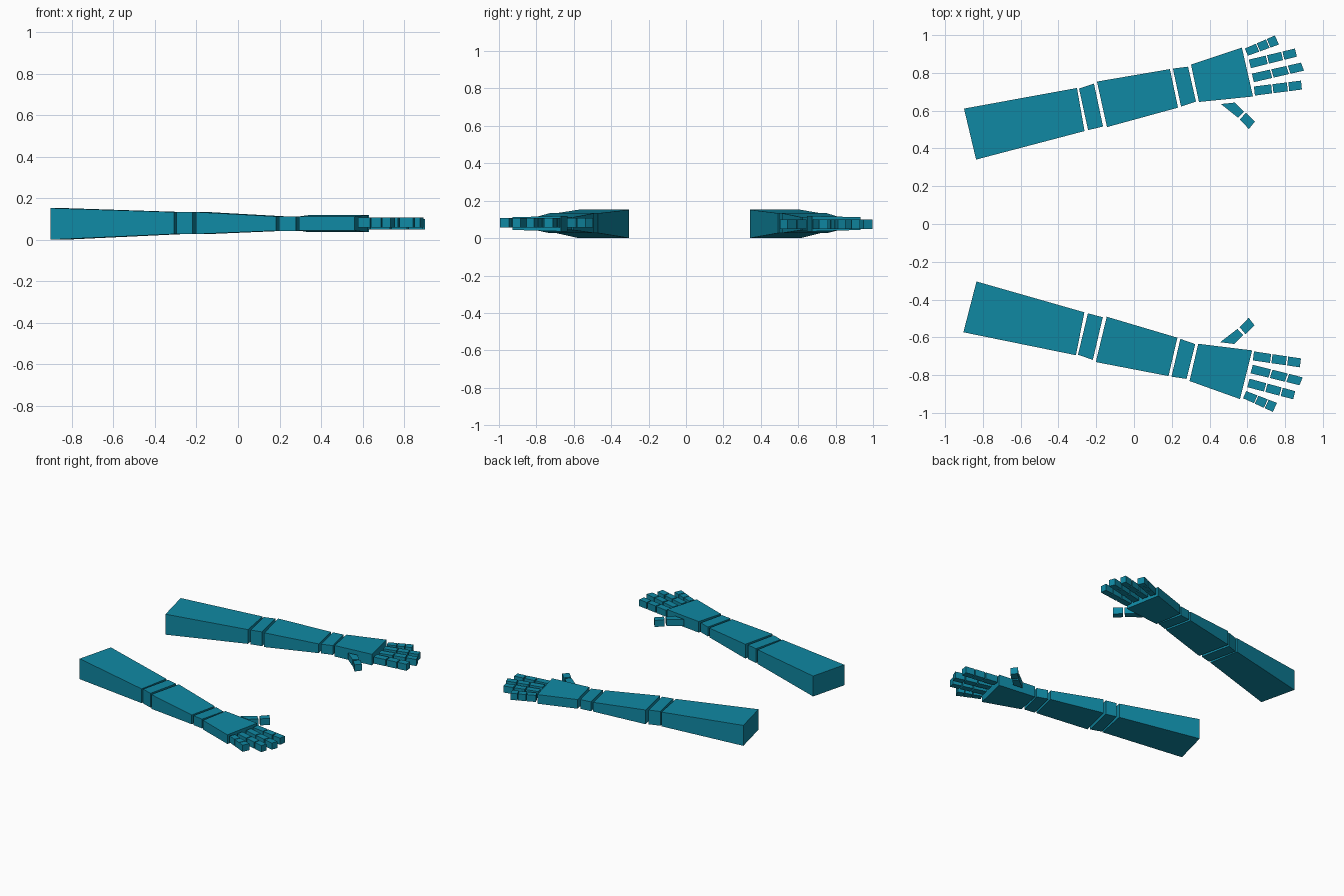
import bpy, bmesh
from mathutils import Vector

if "Cube" in bpy.data.objects:
    bpy.data.objects.remove(bpy.data.objects["Cube"])

teal = bpy.data.materials.new("teal")
teal.diffuse_color = (0.005, 0.25, 0.37, 1)
teal.use_nodes = True
teal.node_tree.nodes["Principled BSDF"].inputs["Base Color"].default_value = teal.diffuse_color


def block(name, side, outline, heights, dz=0.0):
    """Solid from four plan corners; heights holds (bottom, top) per corner."""
    bm = bmesh.new()
    low, high = [], []
    for (x, y), (z0, z1) in zip(outline, heights):
        if side == "front":
            # the front arm is mirrored and turned very slightly
            x, y = x + 0.02 * (0.45 - y), 0.019 - 0.021 * x - y
        low.append(bm.verts.new((x, y, z0 + dz)))
        high.append(bm.verts.new((x, y, z1 + dz)))
    bm.faces.new(low)
    bm.faces.new(high)
    for i in range(4):
        j = (i + 1) % 4
        bm.faces.new((low[i], low[j], high[j], high[i]))
    bmesh.ops.recalc_face_normals(bm, faces=bm.faces)
    mesh = bpy.data.meshes.new(name)
    bm.to_mesh(mesh)
    bm.free()
    mesh.materials.append(teal)
    obj = bpy.data.objects.new(f"{side}_{name}", mesh)
    bpy.context.collection.objects.link(obj)


# Height ranges along the arm
SHOULDER, ELBOW, WRIST = (0.0, 0.152), (0.027, 0.133), (0.043, 0.112)
PALM, PALM_EDGE, FINGER = (0.036, 0.118), (0.044, 0.112), (0.054, 0.103)

# Corner order: outer near shoulder, outer far, inner far, inner near
PARTS = {
    "upper_arm": ([(-.90, .611), (-.302, .72), (-.262, .492), (-.836, .341)],
                  [SHOULDER, ELBOW, ELBOW, SHOULDER]),
    "elbow": ([(-.291, .717), (-.212, .743), (-.164, .516), (-.243, .497)],
              [ELBOW] * 4),
    "forearm": ([(-.196, .754), (.190, .820), (.233, .616), (-.143, .513)],
                [ELBOW, WRIST, WRIST, ELBOW]),
    "wrist": ([(.206, .823), (.286, .833), (.328, .648), (.249, .622)],
              [WRIST] * 4),
    "palm": ([(.302, .844), (.571, .934), (.630, .675), (.344, .646)],
             [PALM_EDGE, PALM_EDGE, PALM, PALM]),
}
THUMB = {
    "thumb_base": [(.46, .635), (.534, .643), (.582, .595), (.55, .563)],
    "thumb_tip": [(.593, .590), (.640, .542), (.608, .503), (.561, .553)],
}
# Each finger: outer base, inner base, outer tip, inner tip
FINGERS = {
    "little_finger": ((.587, .929), (.603, .891), (.746, .998), (.767, .950)),
    "ring_finger": ((.608, .870), (.619, .825), (.852, .929), (.862, .886)),
    "middle_finger": ((.624, .796), (.635, .751), (.884, .854), (.900, .812)),
    "index_finger": ((.635, .728), (.640, .680), (.884, .759), (.889, .712)),
}
JOINTS = [(0, .365), (.395, .70), (.73, 1)]

for side, dz in (("back", -0.004), ("front", 0.004)):
    # Arm and palm
    for name, (outline, heights) in PARTS.items():
        block(name, side, outline, heights)
    # Thumb
    for name, outline in THUMB.items():
        block(name, side, outline, [FINGER] * 4, dz)
    # Fingers, three segments each
    for name, corners in FINGERS.items():
        a, b, c, d = map(Vector, corners)
        for n, (s, t) in enumerate(JOINTS, 1):
            block(f"{name}_{n}", side,
                  [a.lerp(c, s), a.lerp(c, t), b.lerp(d, t), b.lerp(d, s)],
                  [FINGER] * 4, dz)
